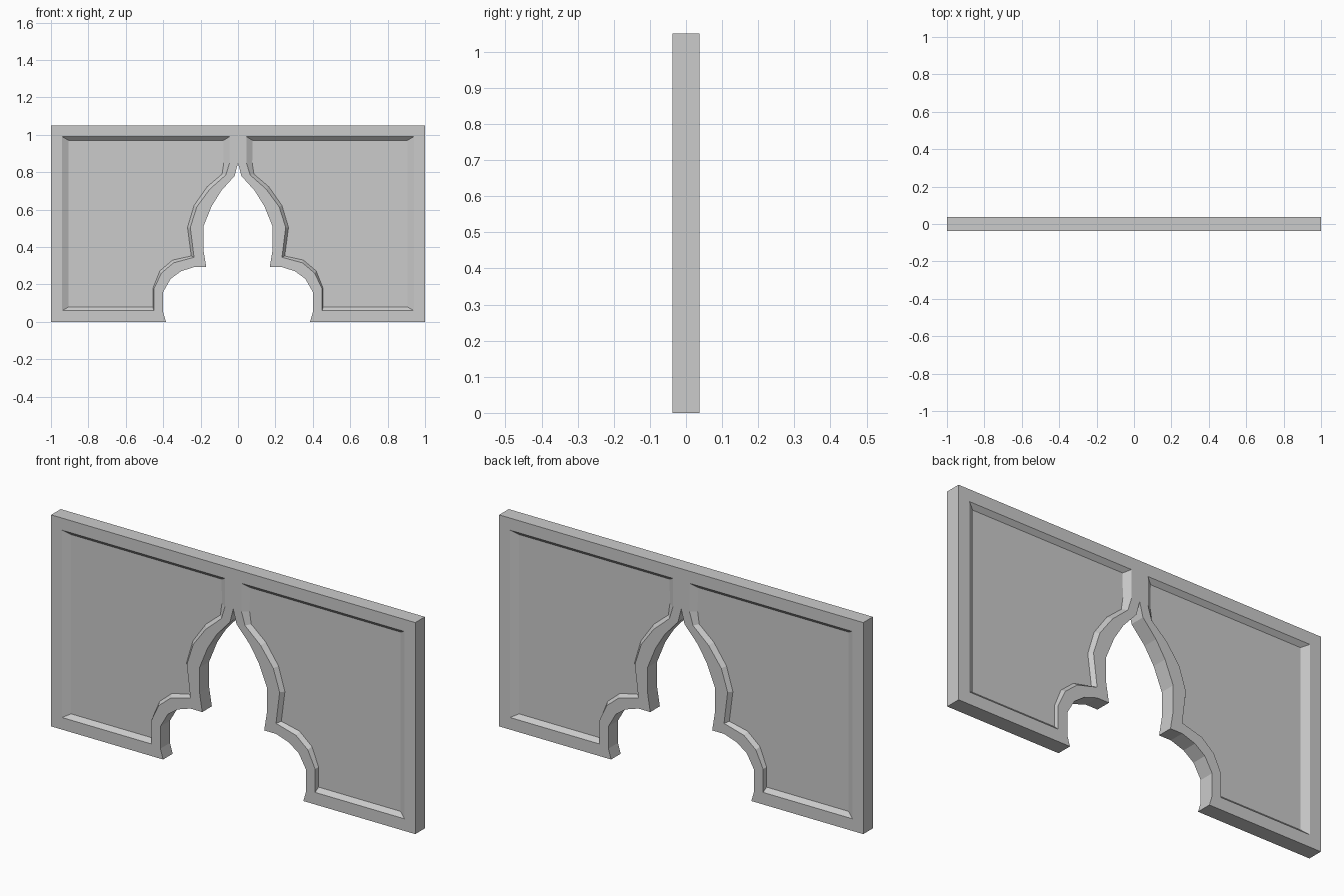
import bpy, bmesh

if "Cube" in bpy.data.objects:
    bpy.data.objects.remove(bpy.data.objects["Cube"])

T = 0.0375      # half thickness
D = 0.02        # depth of the recessed fields

# right half of the arch opening, foot to apex
ARCH = [(0.385, 0), (0.40, 0.05), (0.40, 0.16), (0.36, 0.23), (0.305, 0.27),
        (0.235, 0.293), (0.17, 0.293), (0.185, 0.385), (0.185, 0.51),
        (0.14, 0.62), (0.09, 0.70), (0.018, 0.78), (0, 0.85)]

# outline of one recess at the surface, and at its floor
RIM = [(0.045, 0.99), (0.94, 0.99), (0.94, 0.06), (0.45, 0.06), (0.45, 0.175),
       (0.41, 0.26), (0.345, 0.315), (0.235, 0.345), (0.255, 0.505),
       (0.22, 0.615), (0.15, 0.71), (0.065, 0.785), (0.045, 0.85)]
FLOOR = [(0.078, 0.97), (0.905, 0.97), (0.905, 0.08), (0.455, 0.08), (0.455, 0.18),
         (0.418, 0.272), (0.35, 0.33), (0.25, 0.352), (0.27, 0.505),
         (0.235, 0.622), (0.165, 0.722), (0.085, 0.79), (0.076, 0.85)]


def loft(bm, loops):
    """Closed solid through matching loops of 3D points."""
    rings = [[bm.verts.new(p) for p in loop] for loop in loops]
    for a, b in zip(rings, rings[1:]):
        n = len(a)
        for i in range(n):
            bm.faces.new((a[i], a[(i + 1) % n], b[(i + 1) % n], b[i]))
    bm.faces.new(rings[0])
    bm.faces.new(rings[-1])


def finish(bm, name):
    bmesh.ops.recalc_face_normals(bm, faces=bm.faces)
    me = bpy.data.meshes.new(name)
    bm.to_mesh(me)
    bm.free()
    ob = bpy.data.objects.new(name, me)
    bpy.context.collection.objects.link(ob)
    return ob


# wall slab with the arch opening
outline = ([(1, 0), (1, 1.05), (-1, 1.05), (-1, 0)]
           + [(-x, z) for x, z in ARCH] + ARCH[-2::-1])
bm = bmesh.new()
loft(bm, [[(x, y, z) for x, z in outline] for y in (-T, T)])
wall = finish(bm, "arch_wall_panel")

# sloped recesses: left and right, front and back
bm = bmesh.new()
for sx in (-1, 1):
    for sy in (-1, 1):
        loft(bm, [[(sx * x, sy * y, z) for x, z in pts]
                  for pts, y in ((RIM, T + 0.02), (RIM, T), (FLOOR, T - D))])
cutter = finish(bm, "recess_cutter")
cutter.hide_render = True

mod = wall.modifiers.new("recesses", 'BOOLEAN')
mod.operation = 'DIFFERENCE'
mod.solver = 'EXACT'
mod.object = cutter
bpy.context.view_layer.objects.active = wall
wall.select_set(True)
bpy.ops.object.modifier_apply(modifier=mod.name)
bpy.data.objects.remove(cutter)
